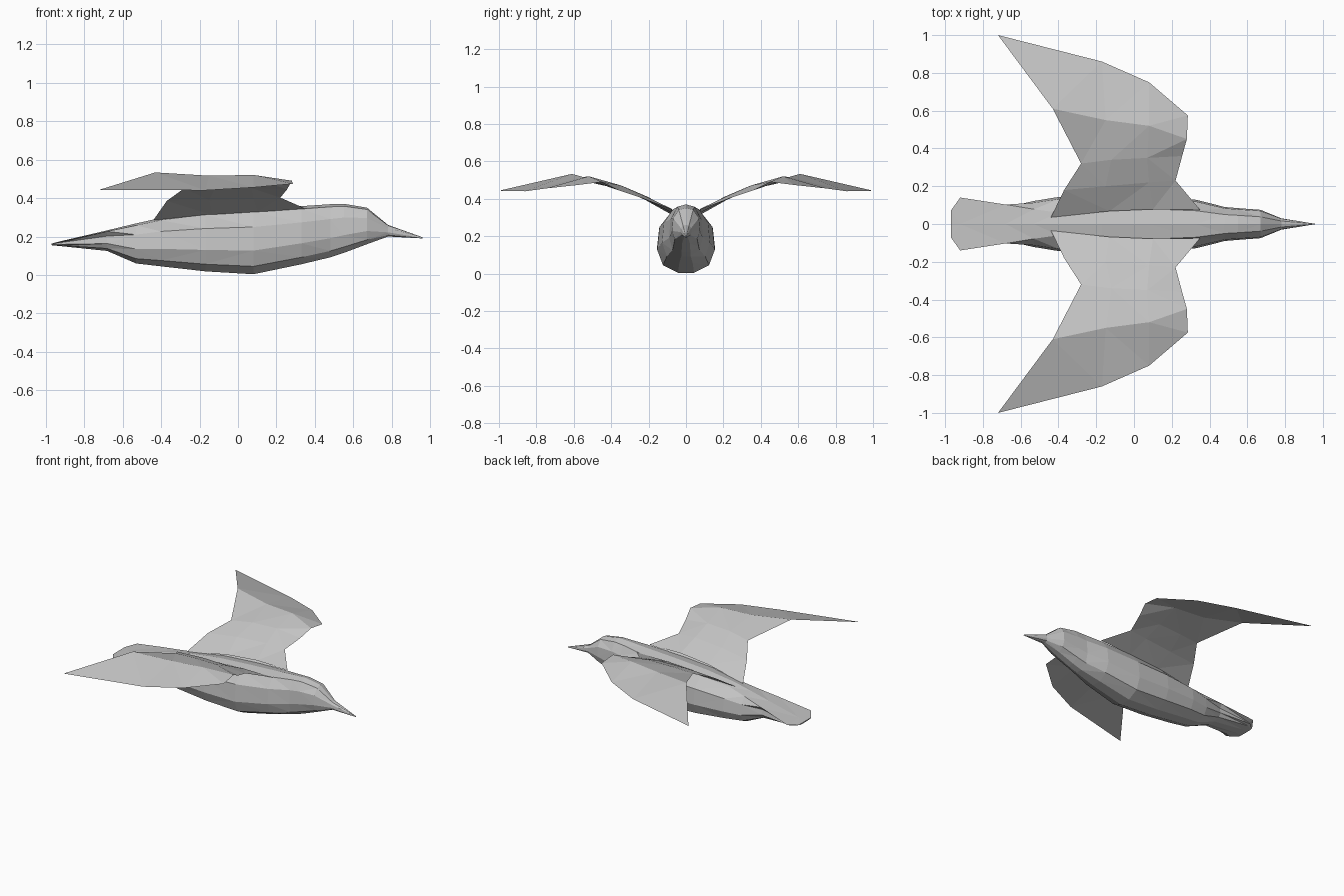
import bpy, bmesh

grey = bpy.data.materials.new("plumage grey")
grey.diffuse_color = (0.55, 0.55, 0.55, 1)


def finish(name, bm):
    """Turn a bmesh into a flat-shaded object with the plumage colour."""
    bmesh.ops.remove_doubles(bm, verts=bm.verts[:], dist=0.0005)
    bmesh.ops.triangulate(bm, faces=bm.faces[:])
    bmesh.ops.recalc_face_normals(bm, faces=bm.faces[:])
    mesh = bpy.data.meshes.new(name)
    bm.to_mesh(mesh)
    bm.free()
    mesh.materials.append(grey)
    ob = bpy.data.objects.new(name, mesh)
    bpy.context.collection.objects.link(ob)
    return ob


def loft(bm, rings, closed):
    """Bridge successive rows of vertices with quads."""
    for a, b in zip(rings, rings[1:]):
        n = len(a)
        for i in range(n if closed else n - 1):
            j = (i + 1) % n
            bm.faces.new((a[i], a[j], b[j], b[i]))


# Body with tail fan, head and beak: x, top z, bottom z, half width, shoulder half width
sections = [
    (-0.97, 0.163, 0.155, 0.066, 0.070),
    (-0.92, 0.176, 0.150, 0.110, 0.140),
    (-0.68, 0.232, 0.125, 0.088, 0.103),
    (-0.53, 0.268, 0.060, 0.122, 0.078),
    (-0.40, 0.297, 0.045, 0.143, 0.060),
    (-0.17, 0.328, 0.019, 0.156, 0.075),
    (0.08, 0.345, 0.004, 0.154, 0.080),
    (0.33, 0.358, 0.056, 0.128, 0.070),
    (0.48, 0.368, 0.092, 0.090, 0.050),
    (0.55, 0.370, 0.115, 0.084, 0.046),
    (0.67, 0.350, 0.160, 0.075, 0.038),
    (0.78, 0.260, 0.200, 0.030, 0.016),
    (0.96, 0.196, 0.190, 0.001, 0.001),
]
bm = bmesh.new()
rings = []
for x, top, bottom, w, shoulder in sections:
    h = top - bottom
    half = [(shoulder, 0.95), (w * 0.92, 0.72), (w, 0.36), (w * 0.80, 0.12), (w * 0.28, 0.0)]
    outline = [(0, 1.0)] + half + [(-y, t) for y, t in reversed(half)]
    rings.append([bm.verts.new((x, y, bottom + t * h)) for y, t in outline])
loft(bm, rings, True)
bm.faces.new(rings[0])
bm.faces.new(rings[-1])
finish("body", bm)

# Wing rows from root to tip, each running from leading to trailing edge
wing_rows = [
    [(0.35, 0.075, 0.345), (0.10, 0.078, 0.347), (-0.13, 0.068, 0.330), (-0.44, 0.035, 0.285)],
    [(0.22, 0.23, 0.402), (0.08, 0.22, 0.415), (-0.15, 0.20, 0.408), (-0.37, 0.18, 0.385)],
    [(0.255, 0.36, 0.445), (0.07, 0.35, 0.472), (-0.12, 0.34, 0.468), (-0.28, 0.32, 0.450)],
    [(0.28, 0.45, 0.490), (0.08, 0.52, 0.520), (-0.15, 0.55, 0.516), (-0.43, 0.61, 0.533)],
    [(0.285, 0.575, 0.474), (0.08, 0.75, 0.455), (-0.17, 0.86, 0.440), (-0.72, 1.0, 0.443)],
]
for name, side in (("left_wing", 1), ("right_wing", -1)):
    bm = bmesh.new()
    for drop in (0, 0.02):  # upper skin, then a lower skin meeting it at the rim
        rows = []
        for r, row in enumerate(wing_rows):
            rows.append([
                bm.verts.new((x, side * y, z - (drop if c in (1, 2) and r < 4 else 0)))
                for c, (x, y, z) in enumerate(row)])
        loft(bm, rows, False)
    finish(name, bm)
